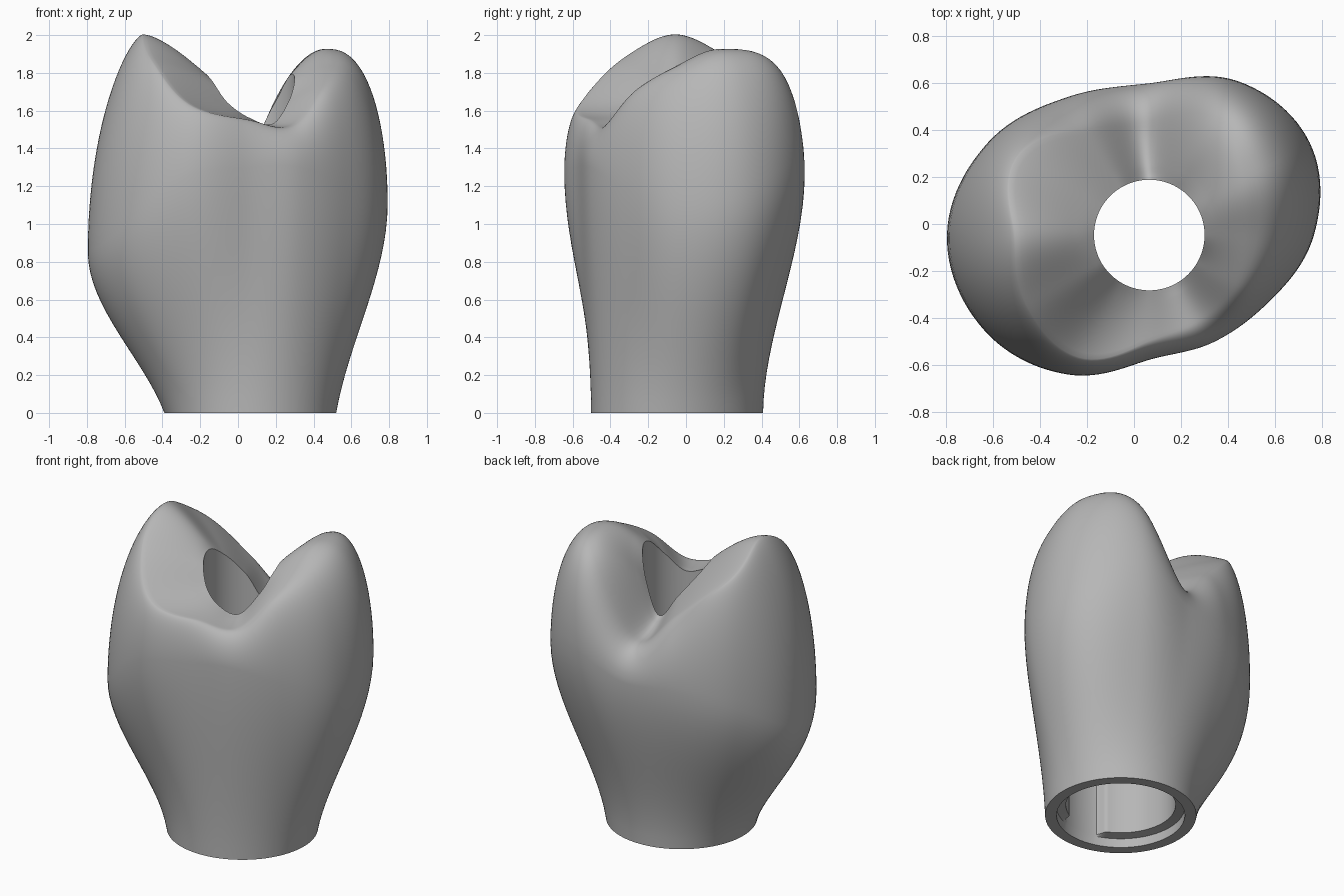
import bpy, bmesh, math

if "Cube" in bpy.data.objects:
    bpy.data.objects.remove(bpy.data.objects["Cube"], do_unlink=True)

CENTER_X, CENTER_Y = 0.065, -0.047   # axis of the screw channel
NECK, CHANNEL = 0.455, 0.235
SEGMENTS = 144

# Controls every 30 degrees around the axis, starting at +x
bulge_radius = [.70, .787, .755, .645, .68, .79, .86, .81, .685, .53, .53, .58]
bulge_height = [1.1, 1.15, 1.3, 1.15, 1.15, 1.05, .85, .95, 1.25, 1.3, 1.3, 1.2]
crest_radius = [.43, .48, .55, .46, .52, .65, .57, .60, .60, .45, .42, .43]
crest_height = [1.84, 1.93, 1.84, 1.36, 1.57, 1.84, 2.01, 1.87, 1.62, 1.55, 1.52, 1.71]
mouth_height = [1.77, 1.78, 1.62, 1.43, 1.58, 1.71, 1.79, 1.76, 1.64, 1.56, 1.53, 1.65]


def around(values, angle):
    """Smooth periodic interpolation of the controls."""
    n = len(values)
    pos = angle / math.tau * n
    i = int(pos)
    t = pos - i
    a, b, c, d = (values[(i + k) % n] for k in (-1, 0, 1, 2))
    return b + 0.5 * t * (c - a + t * (2*a - 5*b + 4*c - d + t * (3*(b - c) + d - a)))


def profile(angle):
    """Closed radius/height section: neck, wall, cusp, channel, bore."""
    br, bh, cr, ch, mh = (around(v, angle) for v in (
        bulge_radius, bulge_height, crest_radius, crest_height, mouth_height))
    side = math.cos(angle)
    points = []
    # Flared neck up to the widest line, straighter at the front and back
    flare = 0.05 + 0.45 * side * side
    for k in range(17):
        u = k / 16
        f = flare * math.sin(u * math.pi / 2) + (1 - flare) * u * u * (3 - 2 * u)
        points.append((NECK + (br - NECK) * f, bh * u))
    # Rounded shoulder up to the cusp crest, fullest at the back left
    power = 1 + 0.4 * max(0, -side) - 0.2 * max(0, math.cos(angle - math.radians(55)))
    for k in range(1, 21):
        w = k / 20 * math.pi / 2
        c = max(0, math.cos(w)) ** power
        points.append((cr + (br - cr) * c, bh + (ch - bh) * math.sin(w)))
    # Chewing surface down to the channel mouth
    rounding = 1.65 + 0.2 * side
    for k in range(1, 15):
        s = 1 - k / 14
        points.append((CHANNEL + (cr - CHANNEL) * s,
                       mh + (ch - mh) * (1 - (1 - s) ** rounding)))
    # Channel, bore with a rounded key slot, and lower seat
    slot = min(1, max(0, (27 - abs(math.degrees(angle) - 272)) / 8))
    bore = 0.33 + 0.052 * slot * slot * (3 - 2 * slot)
    points += [(CHANNEL, 0.8), (bore, 0.8), (bore, 0.07), (0.386, 0.06), (0.386, 0)]
    return points


bm = bmesh.new()
columns = []
for i in range(SEGMENTS):
    a = math.tau * i / SEGMENTS
    columns.append([bm.verts.new((CENTER_X + r * math.cos(a), CENTER_Y + r * math.sin(a), z))
                    for r, z in profile(a)])
for i, col in enumerate(columns):
    nxt = columns[(i + 1) % SEGMENTS]
    for j in range(len(col)):
        k = (j + 1) % len(col)
        bm.faces.new((col[j], nxt[j], nxt[k], col[k]))
# Soften the cusps and the chewing surface
soft = [v for col in columns for v in col[20:48]]
for _ in range(6):
    bmesh.ops.smooth_vert(bm, verts=soft, factor=0.4, use_axis_z=True)
bmesh.ops.recalc_face_normals(bm, faces=bm.faces)

mesh = bpy.data.meshes.new("tooth_crown")
bm.to_mesh(mesh)
bm.free()
crown = bpy.data.objects.new("tooth_crown", mesh)
bpy.context.collection.objects.link(crown)

# Plain grey
grey = bpy.data.materials.new("grey")
grey.use_nodes = True
color = (0.47, 0.47, 0.47, 1)
grey.diffuse_color = color
grey.node_tree.nodes["Principled BSDF"].inputs["Base Color"].default_value = color
mesh.materials.append(grey)

bpy.ops.object.select_all(action='DESELECT')
crown.select_set(True)
bpy.context.view_layer.objects.active = crown
bpy.ops.object.shade_smooth_by_angle(angle=math.radians(40))
